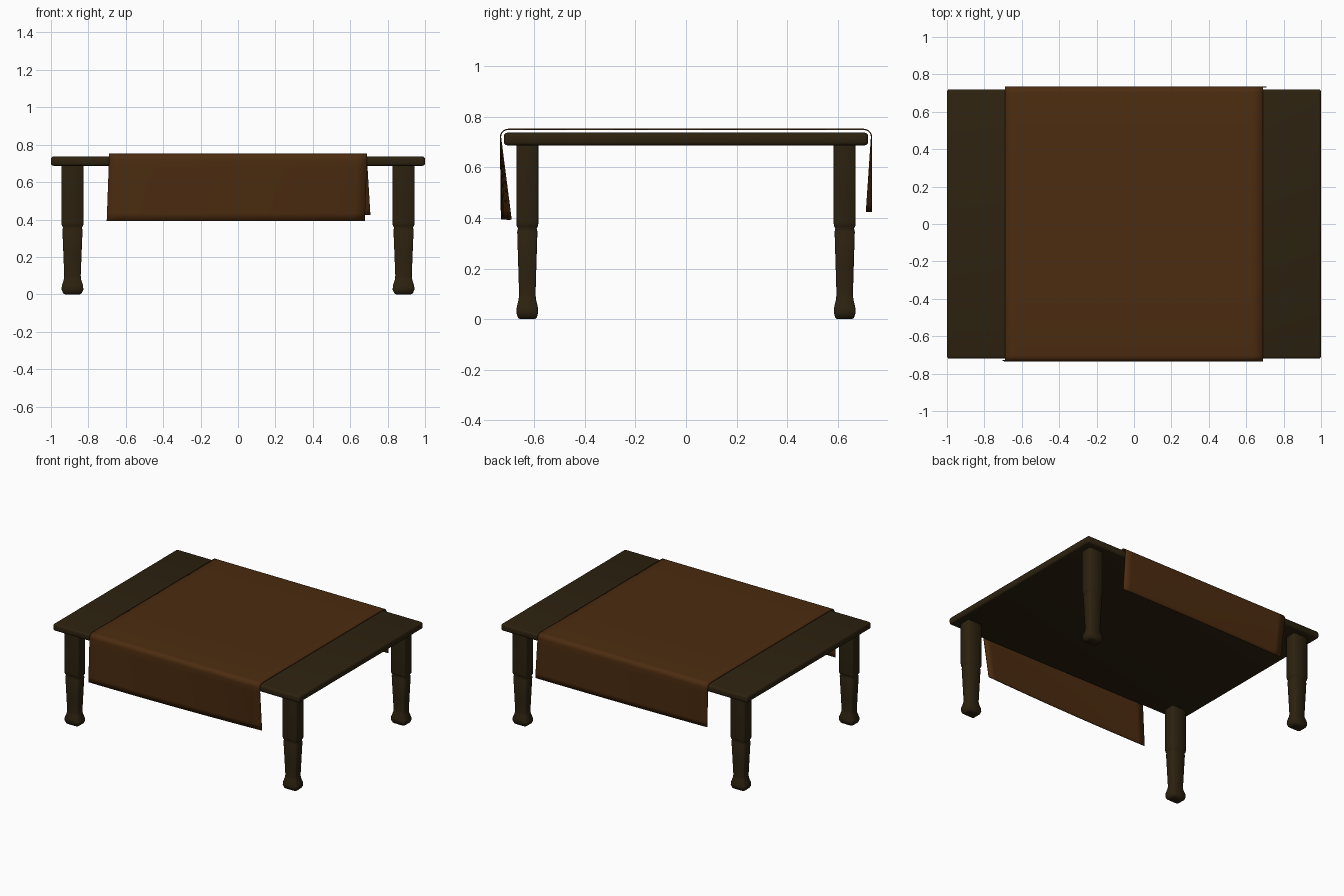
import bpy, bmesh, math

cube = bpy.data.objects.get("Cube")
if cube:
    bpy.data.objects.remove(cube, do_unlink=True)


def material(name, rgb):
    mat = bpy.data.materials.new(name)
    mat.use_nodes = True
    colour = (*rgb, 1)
    mat.diffuse_color = colour
    mat.node_tree.nodes["Principled BSDF"].inputs["Base Color"].default_value = colour
    return mat


wood = material("dark_wood", (0.026, 0.016, 0.005))
fabric = material("brown_cloth", (0.072, 0.025, 0.005))


def finish(name, bm, mat, angle):
    bmesh.ops.recalc_face_normals(bm, faces=bm.faces)
    mesh = bpy.data.meshes.new(name)
    bm.to_mesh(mesh)
    bm.free()
    mesh.materials.append(mat)
    obj = bpy.data.objects.new(name, mesh)
    bpy.context.collection.objects.link(obj)
    bpy.ops.object.select_all(action="DESELECT")
    obj.select_set(True)
    bpy.context.view_layer.objects.active = obj
    bpy.ops.object.shade_smooth_by_angle(angle=math.radians(angle))
    return obj


# Tabletop: thin slab with softened edges
bm = bmesh.new()
bmesh.ops.create_cube(bm, size=1)
for v in bm.verts:
    v.co = (v.co.x * 2, v.co.y * 1.44, v.co.z * 0.05 + 0.712)
bmesh.ops.bevel(bm, geom=bm.edges[:], offset=0.014, segments=3,
                profile=0.5, affect="EDGES")
finish("tabletop", bm, wood, 50)

# Legs: rectangular section lofted through (height, half width)
LEG = [(0, 0.040), (0.006, 0.050), (0.025, 0.058), (0.045, 0.057), (0.08, 0.046),
       (0.10, 0.044), (0.20, 0.048), (0.345, 0.054), (0.358, 0.050),
       (0.368, 0.057), (0.38, 0.059), (0.70, 0.059)]
DEPTH = 0.74


def leg(name, x, y):
    bm = bmesh.new()
    rings = []
    for z, w in LEG:
        d, c = w * DEPTH, 0.007
        corners = [(w, c - d), (w, d - c), (w - c, d), (c - w, d),
                   (-w, d - c), (-w, c - d), (c - w, -d), (w - c, -d)]
        rings.append([bm.verts.new((x + px, y + py, z)) for px, py in corners])
    for low, high in zip(rings, rings[1:]):
        for i in range(8):
            j = (i + 1) % 8
            bm.faces.new((low[i], low[j], high[j], high[i]))
    bm.faces.new(rings[0])
    bm.faces.new(rings[-1])
    finish(name, bm, wood, 60)


for side, x in (("left", 0.885), ("right", -0.885)):
    for end, y in (("front", -0.627), ("back", 0.627)):
        leg(f"{end}_{side}_leg", x, y)

# Cloth: a runner draped over both long edges, each end hanging a little askew
HALF, TOP, OUT, BEND, COLUMNS = 0.69, 0.750, 0.733, 0.03, 24


def drape(sign, bottom):
    """Points from the bend to the hem as (y, z, hang fraction)."""
    points = []
    for k in range(6):
        a = k / 5 * math.pi / 2
        points.append((sign * (OUT - BEND + BEND * math.sin(a)),
                       TOP - BEND + BEND * math.cos(a), 0))
    for k in range(1, 9):
        t = k / 8
        points.append((sign * OUT, TOP - BEND - (TOP - BEND - bottom) * t, t))
    return points


front = drape(-1, 0.393)
back = drape(1, 0.424)
path = front[::-1] + [(y, TOP, 0) for y in (-0.35, 0, 0.35)] + back

bm = bmesh.new()
columns = []
for i in range(COLUMNS + 1):
    u = i / COLUMNS
    column = []
    for y, z, t in path:
        x = (2 * u - 1) * HALF
        if y < 0:
            # front end swings inward towards its left side
            y += t * (0.004 + 0.038 * u * u)
            x -= 0.012 * t
        else:
            # back end swings inward towards its right side
            y -= t * 0.020 * (1 - u) ** 2
            x += 0.018 * t
        column.append(bm.verts.new((x, y, z)))
    columns.append(column)
for a, b in zip(columns, columns[1:]):
    for j in range(len(path) - 1):
        bm.faces.new((a[j], b[j], b[j + 1], a[j + 1]))
cloth = finish("table_cloth", bm, fabric, 60)
thick = cloth.modifiers.new("thickness", "SOLIDIFY")
thick.thickness = 0.005
thick.offset = 0
